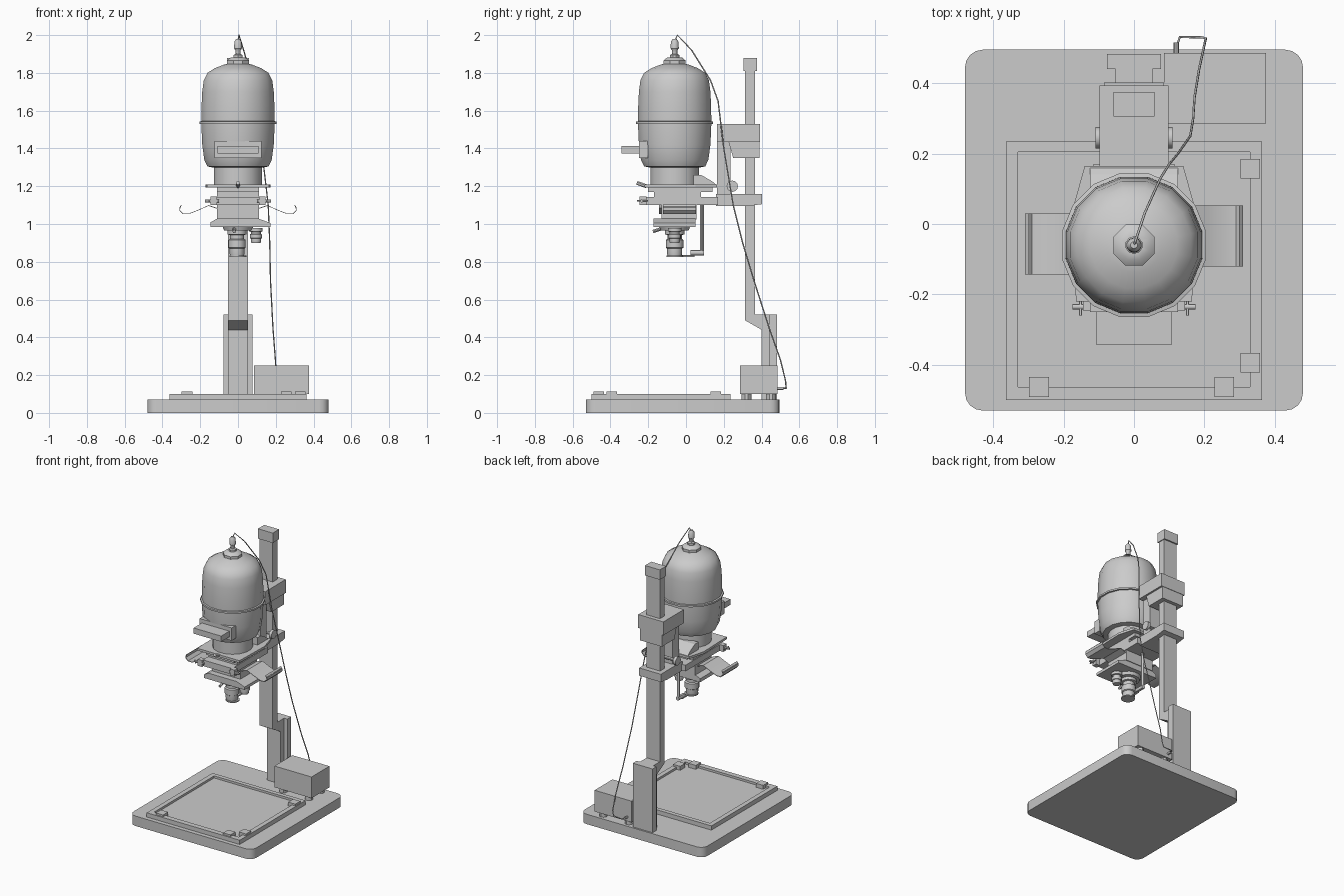
import bpy
import bmesh
from math import pi, cos, sin
from mathutils import Vector

cube = bpy.data.objects.get("Cube")
if cube:
    bpy.data.objects.remove(cube, do_unlink=True)

GREY = (0.6, 0.6, 0.6, 1)
grey = bpy.data.materials.new("plain_grey")
grey.use_nodes = True
grey.diffuse_color = GREY
for node in grey.node_tree.nodes:
    if node.type == "BSDF_PRINCIPLED":
        node.inputs["Base Color"].default_value = GREY

HEAD_Y = -0.06


def finish(name, bm, smooth=False):
    """Turn a bmesh into a named, coloured object."""
    bmesh.ops.recalc_face_normals(bm, faces=bm.faces)
    mesh = bpy.data.meshes.new(name)
    bm.to_mesh(mesh)
    bm.free()
    mesh.materials.append(grey)
    obj = bpy.data.objects.new(name, mesh)
    bpy.context.collection.objects.link(obj)
    if smooth:
        bpy.ops.object.select_all(action="DESELECT")
        obj.select_set(True)
        bpy.context.view_layer.objects.active = obj
        bpy.ops.object.shade_smooth_by_angle(angle=pi / 5)
    return obj


def prism(name, points, axis, low, high, smooth=False):
    """Extrude a 2D outline along one axis; points use the other two axes in order."""
    bm = bmesh.new()

    def place(point, depth):
        coords = list(point)
        coords.insert("xyz".index(axis), depth)
        return bm.verts.new(coords)

    bottom = [place(p, low) for p in points]
    top = [place(p, high) for p in points]
    bm.faces.new(bottom)
    bm.faces.new(top)
    for i in range(len(points)):
        j = (i + 1) % len(points)
        bm.faces.new((bottom[i], bottom[j], top[j], top[i]))
    return finish(name, bm, smooth)


def box(name, x, y, z):
    """Box from (low, high) ranges; a single x value means a symmetric half width."""
    x = x if isinstance(x, tuple) else (-x, x)
    outline = [(x[0], y[0]), (x[1], y[0]), (x[1], y[1]), (x[0], y[1])]
    return prism(name, outline, "z", *z)


def lathe(name, profile, centre, sides=16):
    """Spin a (radius, height) profile around a vertical line, closing both ends."""
    bm = bmesh.new()
    rings = []
    for radius, height in profile:
        angles = [2 * pi * (i + 0.5) / sides for i in range(sides)]
        rings.append([bm.verts.new((centre[0] + radius * cos(a),
                                    centre[1] + radius * sin(a), height)) for a in angles])
    for lower, upper in zip(rings, rings[1:]):
        for i in range(sides):
            j = (i + 1) % sides
            bm.faces.new((lower[i], lower[j], upper[j], upper[i]))
    bm.faces.new(rings[0])
    bm.faces.new(rings[-1])
    return finish(name, bm, True)


def rod(name, start, end, radius, sides=10):
    """Cylinder between two points."""
    start, end = Vector(start), Vector(end)
    bm = bmesh.new()
    bmesh.ops.create_cone(bm, cap_ends=True, segments=sides, radius1=radius,
                          radius2=radius, depth=(end - start).length)
    turn = Vector((0, 0, 1)).rotation_difference(end - start)
    bmesh.ops.rotate(bm, verts=bm.verts, matrix=turn.to_matrix())
    bmesh.ops.translate(bm, verts=bm.verts, vec=(start + end) / 2)
    return finish(name, bm, True)


# Baseboard with rounded corners
corner = 0.05
board = []
for cx, cy, quarter in ((0.43, 0.445, 0), (-0.43, 0.445, 1), (-0.43, -0.48, 2), (0.43, -0.48, 3)):
    for step in range(5):
        a = (quarter + step / 4) * pi / 2
        board.append((cx + corner * cos(a), cy + corner * sin(a)))
prism("baseboard", board, "z", 0, 0.07, True)

# Paper easel: sunken panel, raised frame and corner clips
box("easel_panel", 0.34, (-0.48, 0.22), (0.07, 0.085))
for side, label in ((-1, "right"), (1, "left")):
    box("easel_rail_" + label, tuple(sorted((side * 0.33, side * 0.363))), (-0.5, 0.235), (0.07, 0.1))
box("easel_rail_front", 0.33, (-0.5, -0.463), (0.07, 0.1))
box("easel_rail_back", 0.33, (0.205, 0.235), (0.07, 0.1))
for i, (x, y) in enumerate(((-0.27, -0.463), (0.256, -0.463), (0.33, -0.394), (0.33, 0.157))):
    r = 0.028
    box("easel_clip_%d" % i, (x - r, x + r), (y - r, y + r), (0.08, 0.113))

# Power supply on four feet
box("power_supply", (0.085, 0.375), (0.285, 0.485), (0.1, 0.25))
for x in (0.13, 0.33):
    for y in (0.32, 0.45):
        lathe("supply_foot", [(0.027, 0.07), (0.027, 0.1)], (x, y), 10)

# Cranked column, its rear mount and end cap
prism("column", [(0.313, 1.86), (0.365, 1.86), (0.365, 0.52), (0.44, 0.52), (0.44, 0.07),
                 (0.4, 0.07), (0.4, 0.44), (0.313, 0.49)], "x", -0.052, 0.052)
box("column_mount", 0.077, (0.44, 0.483), (0.07, 0.52))
box("column_cap", 0.058, (0.305, 0.375), (1.81, 1.88))

# Carriage sliding on the column
box("carriage_top", 0.098, (0.163, 0.393), (1.435, 1.53))
prism("carriage_taper", [(0.225, 1.435), (0.39, 1.435), (0.39, 1.35), (0.25, 1.35)],
      "x", -0.085, 0.085)
box("carriage_strut", 0.06, (0.165, 0.235), (1.1, 1.435))
prism("carriage_bottom", [(0.16, 1.095), (0.33, 1.095), (0.402, 1.105), (0.402, 1.16),
                          (0.16, 1.16)], "x", -0.085, 0.085)
rod("focus_shaft", (-0.09, 0.245, 1.2), (0.09, 0.245, 1.2), 0.01)
for side in (-1, 1):
    rod("focus_knob", (side * 0.09, 0.245, 1.2), (side * 0.11, 0.245, 1.2), 0.03, 12)

# Lamp housing with its waist ring, neck and top socket
head = (0, HEAD_Y)
lathe("lamp_housing", [(0.14, 1.3), (0.165, 1.305), (0.182, 1.34), (0.193, 1.42), (0.198, 1.53),
                       (0.197, 1.62), (0.193, 1.7), (0.185, 1.76), (0.165, 1.8),
                       (0.125, 1.825), (0.078, 1.843), (0.05, 1.85)], head)
lathe("waist_ring", [(0.19, 1.527), (0.208, 1.53), (0.208, 1.542), (0.19, 1.546)], head)
lathe("lamp_neck", [(0.13, 1.2), (0.13, 1.31)], head)
lathe("socket_base", [(0.063, 1.835), (0.063, 1.865), (0.045, 1.88), (0.025, 1.882)], head, 8)
lathe("socket", [(0.025, 1.88), (0.025, 1.895), (0.015, 1.9), (0.015, 1.92), (0.022, 1.93),
                 (0.02, 1.965), (0.01, 1.98)], head, 10)

# Filter drawer on the front of the housing
box("drawer_frame", 0.125, (-0.25, -0.2), (1.35, 1.44))
box("filter_drawer", 0.108, (-0.342, -0.2), (1.373, 1.413))

# Head support plate with the hinge wedge behind it
prism("support_plate", [(-0.165, -0.22), (0.165, -0.22), (0.172, 0.05), (0.14, 0.165),
                        (-0.14, 0.165), (-0.172, 0.05)], "z", 1.192, 1.208)
box("support_underplate", 0.11, (-0.2, 0.14), (1.17, 1.194))
prism("hinge_wedge", [(0.04, 1.205), (0.163, 1.205), (0.14, 1.225), (0.08, 1.26), (0.04, 1.26)],
      "x", -0.125, 0.125)
rod("head_lever", (0, -0.21, 1.2), (0, -0.26, 1.218), 0.01)

# Negative carrier and its locking screws
box("carrier_spacer", 0.11, (-0.17, 0.08), (1.14, 1.175))
box("carrier_plate", 0.115, (-0.23, 0.17), (1.1, 1.143))
for side in (-1, 1):
    rod("carrier_bar", (side * 0.1, -0.235, 1.122), (side * 0.175, -0.235, 1.122), 0.008)
    rod("carrier_screw", (side * 0.152, -0.2, 1.122), (side * 0.152, -0.26, 1.122), 0.004)
    box("carrier_lug", tuple(sorted((side * 0.11, side * 0.145))), (-0.245, -0.21), (1.1, 1.145))

# Thin curved film trays on both sides
gutter = [(0.11, 1.085), (0.155, 1.1), (0.21, 1.075), (0.26, 1.056), (0.29, 1.056),
          (0.308, 1.075), (0.308, 1.092), (0.298, 1.102)]
for side, back, label in ((-1, 0.03, "right"), (1, 0.052, "left")):
    upper = [(side * x, z) for x, z in gutter]
    under = [(side * (x + 0.002), z - 0.004) for x, z in reversed(gutter)]
    prism("film_tray_" + label, upper + under, "y", back - 0.173, back, True)

# Lens stage: focusing block and turret plate
box("focus_block", 0.11, (-0.13, 0.055), (1.025, 1.1))
prism("lens_stage", [(-0.145, 0.985), (0.172, 0.985), (0.172, 1.005), (0.11, 1.028),
                     (-0.11, 1.028), (-0.145, 1.01)], "y", -0.172, 0.05)
lathe("lens_turret", [(0.075, 0.965), (0.085, 0.99)], head)
rod("stage_lever", (-0.02, -0.1, 0.985), (-0.02, -0.175, 0.96), 0.009)

# Main and spare lenses, shortened for the spare
for name, x, size, bottom in (("main_lens", -0.005, 1, 0.825), ("spare_lens", 0.095, 0.7, 0.9)):
    drop = 0.975 - bottom
    shape = [(0.036, 0), (0.04, 0.12), (0.04, 0.3), (0.047, 0.33), (0.047, 0.6),
             (0.038, 0.64), (0.038, 0.78), (0.052, 0.8), (0.052, 1.05)]
    lathe(name, [(r * size, bottom + t * drop) for r, t in shape], (x, HEAD_Y), 14)

# Swing filter hanging behind the lens
rod("filter_rod", (0, 0.085, 0.85), (0, 0.085, 1.11), 0.01)
rod("filter_clamp", (0, 0.025, 0.848), (0, 0.095, 0.848), 0.014)
rod("filter_arm", (0, -0.02, 0.83), (0, 0.045, 0.83), 0.005)
lathe("swing_filter", [(0.045, 0.825), (0.045, 0.832)], head)

# Lamp cable and its plug at the power supply
route = [(0, -0.06, 1.97), (0.005, -0.045, 2), (0.03, 0.03, 1.92), (0.075, 0.13, 1.76),
         (0.1, 0.17, 1.65), (0.125, 0.2, 1.4), (0.16, 0.25, 1.1), (0.168, 0.3, 0.9),
         (0.172, 0.36, 0.7), (0.185, 0.44, 0.45), (0.198, 0.5, 0.28), (0.204, 0.527, 0.17),
         (0.195, 0.53, 0.135), (0.13, 0.531, 0.13), (0.12, 0.5, 0.13)]
curve = bpy.data.curves.new("lamp_cable", "CURVE")
curve.dimensions = "3D"
curve.bevel_depth = 0.0035
curve.bevel_resolution = 1
curve.use_fill_caps = True
line = curve.splines.new("POLY")
line.points.add(len(route) - 1)
for point, place in zip(line.points, route):
    point.co = (*place, 1)
curve.materials.append(grey)
bpy.context.collection.objects.link(bpy.data.objects.new("lamp_cable", curve))
rod("cable_plug", (0.12, 0.485, 0.13), (0.12, 0.515, 0.13), 0.008)
